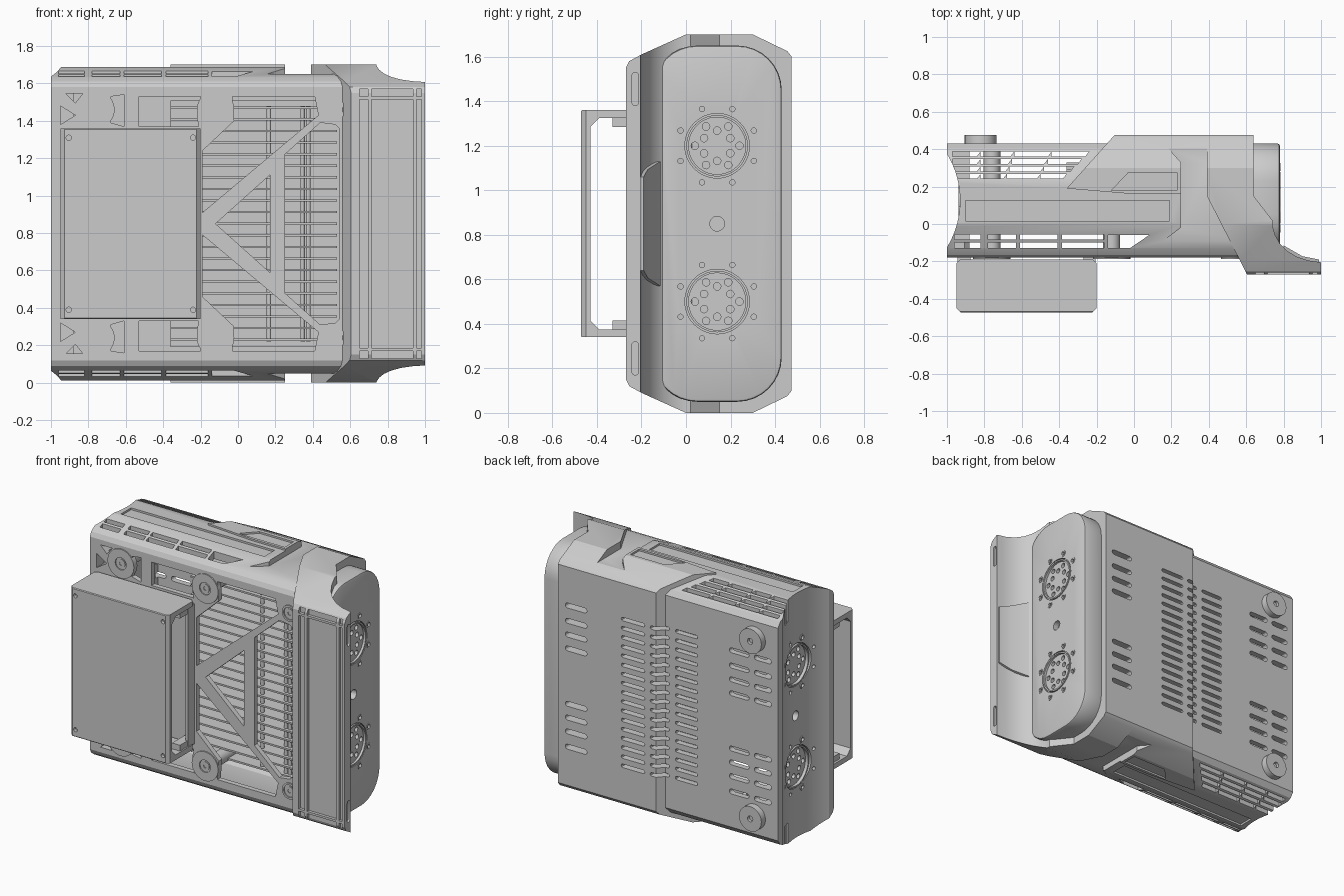
import bpy, bmesh
from math import cos, sin, pi

if "Cube" in bpy.data.objects:
    bpy.data.objects.remove(bpy.data.objects["Cube"])

H = 1.7  # total height; everything mirrors about H / 2


def place(axis, u, v, w):
    return {'x': (w, u, v), 'y': (u, w, v), 'z': (u, v, w)}[axis]


def mesh(name, prisms):
    """Object from a list of prisms: (axis, 2D points, start, end)."""
    bm = bmesh.new()
    for axis, pts, a, b in prisms:
        lo = [bm.verts.new(place(axis, u, v, a)) for u, v in pts]
        hi = [bm.verts.new(place(axis, u, v, b)) for u, v in pts]
        bm.faces.new(lo)
        bm.faces.new(hi[::-1])
        for i in range(len(pts)):
            j = (i + 1) % len(pts)
            bm.faces.new((lo[i], hi[i], hi[j], lo[j]))
    bmesh.ops.recalc_face_normals(bm, faces=bm.faces)
    me = bpy.data.meshes.new(name)
    bm.to_mesh(me)
    bm.free()
    ob = bpy.data.objects.new(name, me)
    bpy.context.collection.objects.link(ob)
    return ob


def apply_mod(ob, mod):
    bpy.context.view_layer.objects.active = ob
    bpy.ops.object.modifier_apply(modifier=mod.name)


def boolean(ob, prisms, op='DIFFERENCE'):
    cutter = mesh('cutter', prisms) if isinstance(prisms, list) else prisms
    mod = ob.modifiers.new('bool', 'BOOLEAN')
    mod.operation, mod.solver, mod.object = op, 'EXACT', cutter
    apply_mod(ob, mod)
    bpy.data.objects.remove(cutter)


def rect(u0, v0, u1, v1):
    return [(u0, v0), (u1, v0), (u1, v1), (u0, v1)]


def circle(u, v, r, n=24):
    return [(u + r * cos(2 * pi * i / n), v + r * sin(2 * pi * i / n)) for i in range(n)]


def slot(u0, u1, v, h, n=6):
    r = h / 2
    arc = [(-pi / 2 + pi * i / n) for i in range(n + 1)]
    return ([(u1 - r + r * cos(a), v + r * sin(a)) for a in arc]
            + [(u0 + r - r * cos(a), v - r * sin(a)) for a in arc])


def flip(pts):
    return [(u, H - v) for u, v in pts]


def section(half):
    return half + flip(half)[::-1]


def both_sides(pts, depth):
    """Prisms through the top and bottom walls down to a given level."""
    return [('z', pts, depth, 1.9), ('z', pts, -0.2, H - depth)]


# Cross-sections (y, z), lower half
INNER = section([(-.145, .16), (-.1, .105), (0, .065), (.23, .065), (.39, .15)])
BODY = section([(-.18, .12), (-.165, .09), (-.13, .065), (0, .012), (.24, .012), (.405, .085), (.43, .12)])
OUTER = section([(-.27, .15), (-.255, .12), (-.2, .09), (0, 0), (.3, 0), (.455, .075), (.475, .1)])

# Shared slots on the back
back = []
for dz in (.19, .285, .38, .485):
    for x0, x1 in ((-.95, -.82), (-.78, -.63), (.42, .585)):
        for s in (-1, 1):
            back.append(('y', slot(x0, x1, H / 2 + s * dz, .034), .36, .6))
for i in range(17):
    for x0, x1 in ((-.39, -.22), (-.175, -.06), (-.02, .16)):
        back.append(('y', slot(x0, x1, .85 + (i - 8) * .063, .024, 4), .36, .6))

# Main shell with raised collar, hollowed
shell = mesh('main_shell', [('x', BODY, -1, .6)])
collar = mesh('collar', [('x', OUTER, -.5, .7)])
boolean(collar, [('z', [(-.36, .19), (-.1, .48), (.393, .48), (.393, .16), (0, .16)], -.1, 1.8)], 'INTERSECT')
boolean(shell, collar, 'UNION')
boolean(shell, [('x', INNER, -.88, .585)])
boolean(shell, both_sides([(.17, .42), (.25, .33), (.25, -.02), (0, -.21), (.7, -.21), (.7, .42)], 1.65))
boolean(shell, [('z', circle(-1.41, .125, .48, 128), -.1, 1.8)])

# Side windows, vents and sunken panels
side = []
for x0, x1 in ((-.96, -.82), (-.78, -.63), (-.61, -.41), (-.385, -.16)):
    for y0, y1 in ((-.128, -.098), (-.083, -.055)):
        side += both_sides(rect(x0, y0, x1, y1), 1.53)
side += both_sides([(-.14, -.128), (-.02, -.128), (.08, -.06), (-.14, -.06)], 1.53)
for k, y in enumerate((.255, .295, .335, .375)):
    d = k * .04
    for x0, x1 in ((-.97, -.84), (-.82, -.7 + d / 3), (-.68 + d / 3, -.52 + d / 2), (-.5 + d / 2, -.38 + d)):
        side += both_sides([(x0, y - .013), (x1, y - .013), (x1 + .02, y + .013), (x0, y + .013)], 1.54)
side += both_sides(rect(-.9, .015, .19, .125), 1.675)
side += both_sides([(-.12, .18), (.23, .18), (.23, .275), (-.03, .275)], 1.688)
boolean(shell, side)
boolean(shell, back)

# Front frame openings
half = [
    [(-.92, 1.545), (-.83, 1.545), (-.87, 1.495)],
    [(-.95, 1.48), (-.95, 1.38), (-.87, 1.43)],
    [(-.68, 1.53), (-.61, 1.54), (-.61, 1.37), (-.68, 1.39)],
    [(-.53, 1.53), (-.2, 1.53), (-.22, 1.42), (-.21, 1.37), (-.53, 1.37)],
    [(-.03, 1.53), (.41, 1.53), (.43, 1.43), (-.19, .91), (-.19, 1.24), (-.02, 1.4)],
]
front = [('y', f(p), -.4, -.1) for p in half for f in (list, flip)]
front.append(('y', [(-.12, .85), (.17, 1.11), (.17, .59)], -.4, -.1))
front.append(('y', section([(.25, .48), (.44, .31), (.52, .32), (.54, .34)]), -.4, -.1))
boolean(shell, front)

# Right-hand hood with flared front lip
hood = mesh('hood', [('x', OUTER, .2, 1.1)])
lip = [(.39, .6), (.39, .15), (.62, -.3), (1, -.3), (1, -.205), (.93, -.195), (.87, -.175),
       (.82, -.145), (.78, -.105), (.755, -.06), (.74, -.01), (.74, .02), (.64, .15), (.64, .6)]
boolean(hood, [('z', lip, -.1, 1.8)], 'INTERSECT')
boolean(hood, [('x', INNER, .3, .59)])
boolean(hood, back)
grooves = [('y', rect(x, z0, x + w, z1), -.4, -.25)
           for x, w in ((.65, .045), (.715, .22), (.955, .025))
           for z0, z1 in ((.13, .17), (.185, 1.515), (1.53, 1.57))]
grooves += [('x', f([(y, z) for z, y in slot(1.38, 1.53, -.228, .03)]), .985, 1.1) for f in (list, flip)]
boolean(hood, grooves)

# Raised middle of the lip, tapering towards its ends
pad = mesh('lip_centre_pad', [('z', [(.8, -.22), (.99, -.22), (.99, -.19), (.9, -.172), (.8, -.115)], .57, 1.13)])
boolean(pad, [('y', section([(.7, .57), (.8, .57), (1.1, .68)]), -.3, 0)], 'INTERSECT')

# Rounded end cap
R = .2
corner = [(c[0] + R * cos(a0 + pi / 16 * i), c[1] + R * sin(a0 + pi / 16 * i))
          for c, a0 in (((.05, .25), pi), ((.23, .25), 1.5 * pi), ((.23, 1.45), 0), ((.05, 1.45), pi / 2))
          for i in range(9)]
cap = mesh('end_cap', [('x', corner, .595, .78)])
bev = cap.modifiers.new('bevel', 'BEVEL')
bev.width, bev.segments, bev.limit_method, bev.angle_limit = .012, 2, 'ANGLE', 1.0
apply_mod(cap, bev)


# Round port patterns on both ends
def ports(ob, face, inward, y=.14):
    out = face - inward * .15
    boolean(ob, [('x', circle(y, z, .145, 48), out, face + inward * .014) for z in (.5, 1.2)])
    holes = [('x', circle(y, .85, .033), out, face + inward * .04)]
    for z in (.5, 1.2):
        for i in range(8):
            a = pi / 8 + i * pi / 4
            holes.append(('x', circle(y + .178 * cos(a), z + .178 * sin(a), .012, 12), out, face + inward * .04))
        for i in range(6):
            for r, a in ((.1, i * pi / 3), (.068, i * pi / 3 + pi / 6)):
                holes.append(('x', circle(y + r * cos(a), z + r * sin(a), .017, 12), out, face + inward * .045))
    boolean(ob, holes)


ports(cap, .78, -1)
ports(shell, -.93, 1)


# Port rims and screw collars
def rims(name, face, out):
    dots = [(.14 + .178 * cos(pi / 8 + i * pi / 4), z + .178 * sin(pi / 8 + i * pi / 4))
            for z in (.5, 1.2) for i in range(8)]
    ob = mesh(name, [('x', circle(.14, z, .138, 48), face - out * .02, face + out * .002) for z in (.5, 1.2)]
              + [('x', circle(y, z, .022, 16), face - out * .02, face + out * .003) for y, z in dots])
    boolean(ob, [('x', circle(.14, z, .128, 48), face - .1, face + .1) for z in (.5, 1.2)]
            + [('x', circle(y, z, .013, 12), face - .1, face + .1) for y, z in dots])


rims('end_cap_rims', .78, 1)
rims('left_end_rims', -.935, -1)

# Front screw bosses and standoffs behind them
spots = [(x, z, r) for x, r in ((-.76, .1), (-.12, .1), (.52, .055)) for z in (.24, 1.46)]
bosses = mesh('front_bosses', [('y', circle(x, z, r, 40), -.188, -.15) for x, z, r in spots])
boolean(bosses, [('y', circle(x, z, .042), -.3, -.17) for x, z, r in spots])
screws = mesh('boss_screws', [('y', circle(x, z, .03), -.184, -.16) for x, z, r in spots])
boolean(screws, [('y', circle(x, z, .014, 6), -.3, -.172) for x, z, r in spots])
mesh('standoffs', [('y', circle(x, z, .045), -.16, .4) for x, z, r in spots])

# Rubber feet on the back
feet = mesh('back_feet', [('y', circle(-.82, z, .085, 40), .42, .475) for z in (.24, 1.46)])
boolean(feet, [('y', circle(-.82, z, .02, 16), .455, .6) for z in (.24, 1.46)])

# Heat sink: base plate, fins and pipes inside
mesh('heat_sink_base', [('y', rect(-.36, .19, .57, 1.51), .29, .33)])
mesh('cooling_fins', [('x', rect(0, z - .006, .3, z + .006), -.36, .53)
                      for z in [.85 + (i - 10) * .062 for i in range(21)]])
mesh('heat_pipes', [('z', circle(x, .03, .012, 12), .22, 1.48) for x in (.165, .345, .375)])

# Open-ended box cover on the front, with side rails against the frame
box = section([(-.472, .345), (-.467, .34), (-.19, .34), (-.19, .375), (-.39, .375), (-.43, .415)])
cover = mesh('front_cover', [('x', box, -.95, -.2)])
boolean(cover, [('z', t, .2, 1.5) for t in (
    [(-.97, -.43), (-.91, -.49), (-.97, -.49)], [(-.18, -.43), (-.24, -.49), (-.18, -.49)],
    [(-.97, -.23), (-.92, -.18), (-.97, -.18)], [(-.18, -.23), (-.23, -.18), (-.18, -.18)])])
pins = [(x, z) for x in (-.905, -.24) for z in (.39, 1.31)]
boolean(cover, [('y', circle(x, z, .014, 16), -.5, -.45) for x, z in pins])
mesh('cover_brackets', [('y', rect(x - .03, z - .025, x + .03, z + .025), -.33, -.17) for x, z in pins])
mesh('cover_side_rails', [('y', rect(x, .37, x + .02, 1.33), -.25, -.17) for x in (-.945, -.225)])

# Smooth the curved parts, keep hard edges
for ob in list(bpy.context.scene.objects):
    bpy.ops.object.select_all(action='DESELECT')
    ob.select_set(True)
    bpy.context.view_layer.objects.active = ob
    bpy.ops.object.shade_smooth_by_angle(angle=.45)
